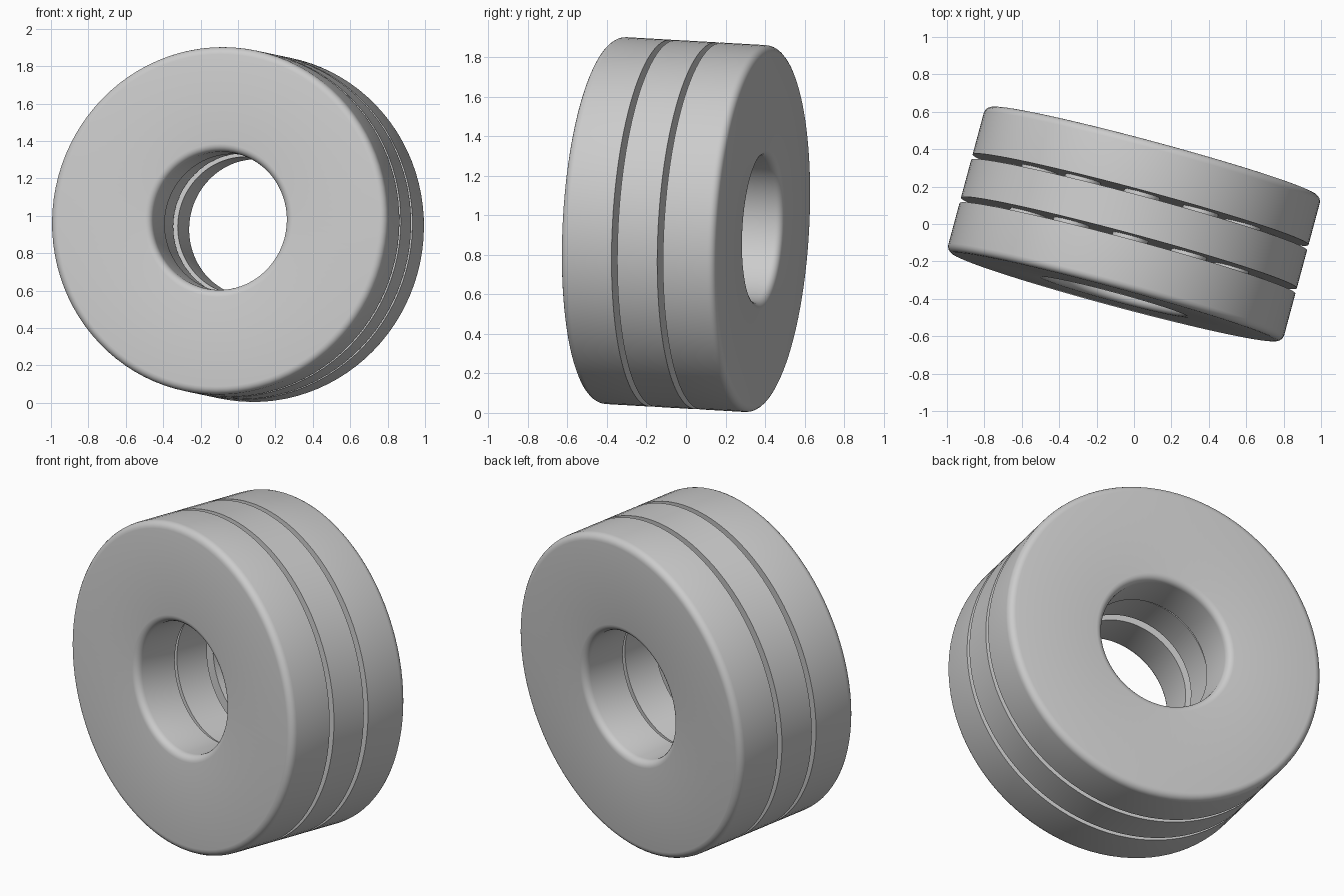
import bpy, math
from mathutils import Vector, Matrix

cube = bpy.data.objects.get("Cube")
if cube:
    bpy.data.objects.remove(cube, do_unlink=True)

steel = bpy.data.materials.new("light_grey_steel")
steel.use_nodes = True
steel.diffuse_color = (0.6, 0.6, 0.6, 1)
steel.node_tree.nodes["Principled BSDF"].inputs["Base Color"].default_value = steel.diffuse_color

OUTER, BORE, MID_BORE = 0.93, 0.37, 0.387
HALF, GAP_OUT, GAP_IN, FILLET = 0.405, 0.135, 0.105, 0.04
SEGMENTS, STEPS = 96, 5

# The shared axle points backwards, turned sideways and dipped a little
axis = Vector((0.26, 0.965, -0.055)).normalized()
tilt = Matrix.Translation((0, 0, 0.953)) @ axis.to_track_quat("Z", "Y").to_matrix().to_4x4()


def arc(r, h, start):
    """Quarter circle fillet in the (radius, height) plane."""
    angles = [start + math.pi / 2 * i / STEPS for i in range(STEPS + 1)]
    return [(r + FILLET * math.cos(a), h + FILLET * math.sin(a)) for a in angles]


def washer(name, profile):
    """Revolve a closed profile around the axle."""
    n = len(profile)
    verts, faces = [], []
    for s in range(SEGMENTS):
        a = 2 * math.pi * s / SEGMENTS
        verts += [(r * math.cos(a), r * math.sin(a), h) for r, h in profile]
        t = (s + 1) % SEGMENTS
        for i in range(n):
            j = (i + 1) % n
            faces.append((s * n + i, t * n + i, t * n + j, s * n + j))
    mesh = bpy.data.meshes.new(name)
    mesh.from_pydata(verts, [], faces)
    obj = bpy.data.objects.new(name, mesh)
    bpy.context.collection.objects.link(obj)
    finish(obj, tilt)


def finish(obj, matrix):
    obj.data.materials.append(steel)
    obj.matrix_world = matrix
    bpy.ops.object.select_all(action="DESELECT")
    obj.select_set(True)
    bpy.context.view_layer.objects.active = obj
    bpy.ops.object.shade_smooth_by_angle(angle=math.radians(35))


# Outer washers, rounded on the exposed side
rounded = ([(BORE, GAP_OUT), (OUTER, GAP_OUT)]
           + arc(OUTER - FILLET, HALF - FILLET, 0)
           + arc(BORE + FILLET, HALF - FILLET, math.pi / 2))
washer("back_washer", rounded)
washer("front_washer", [(r, -h) for r, h in reversed(rounded)])

# Middle washer with a slightly wider bore
washer("middle_washer", [(MID_BORE, -GAP_IN), (OUTER, -GAP_IN),
                         (OUTER, GAP_IN), (MID_BORE, GAP_IN)])

# Two rows of balls running between the washers
BALLS = 12
for row, side in (("front", -1), ("back", 1)):
    for i in range(BALLS):
        a = 2 * math.pi * i / BALLS
        spot = Vector((0.65 * math.cos(a), 0.65 * math.sin(a), side * 0.12))
        bpy.ops.mesh.primitive_uv_sphere_add(segments=24, ring_count=12, radius=0.1)
        ball = bpy.context.object
        ball.name = f"{row}_ball_{i + 1}"
        finish(ball, tilt @ Matrix.Translation(spot))
